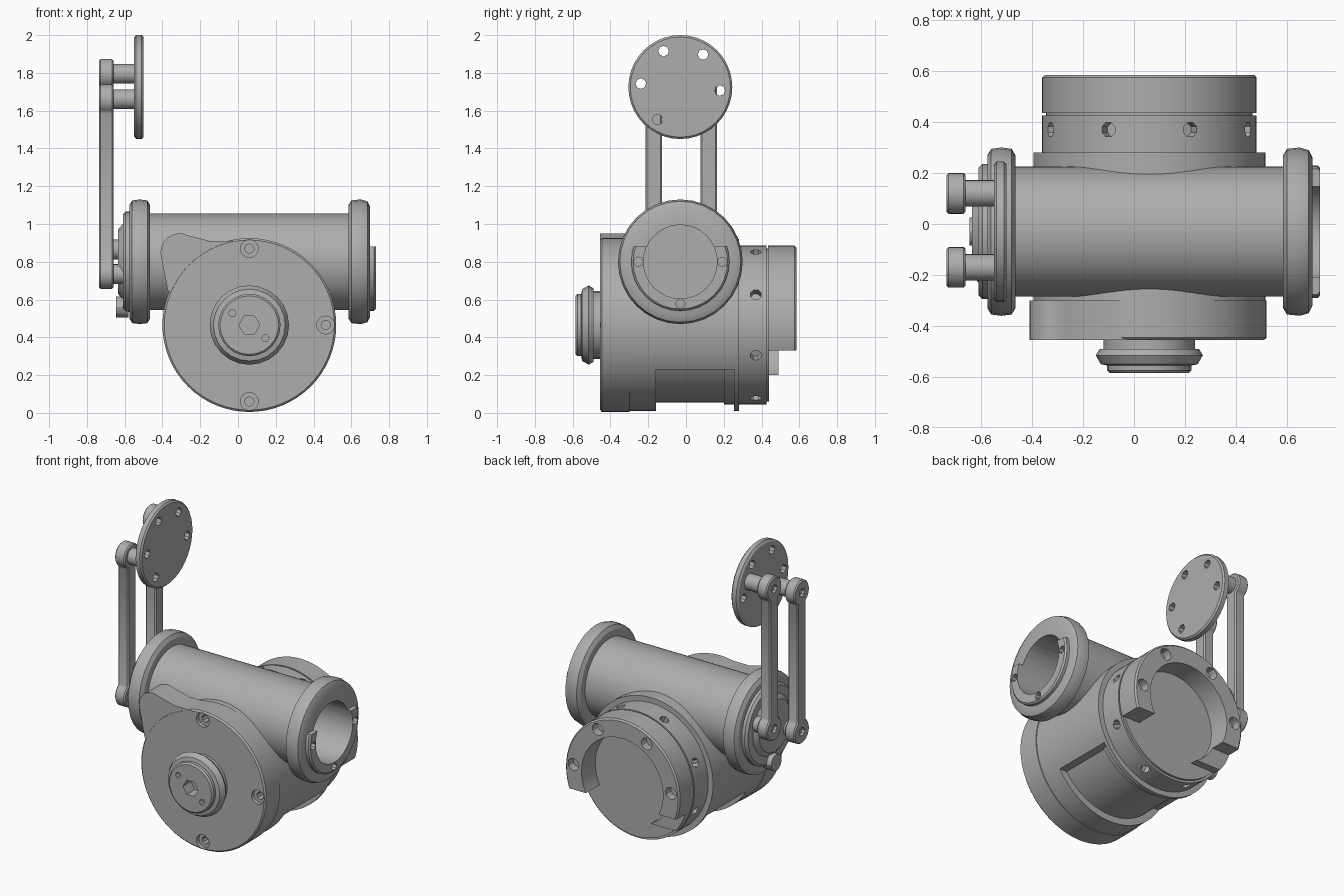
import bpy, bmesh
from math import cos, sin, radians, pi
from mathutils import Vector

cube = bpy.data.objects.get("Cube")
if cube:
    bpy.data.objects.remove(cube)

GREY = (0.42, 0.42, 0.42, 1)
steel = bpy.data.materials.new("grey steel")
steel.use_nodes = True
steel.diffuse_color = GREY
steel.node_tree.nodes["Principled BSDF"].inputs["Base Color"].default_value = GREY

DRUM = (0.06, 0.465)      # x, z of the drum axis
TUBE = (-0.03, 0.80)      # y, z of the cross tube axis


def finish(name, bm):
    bmesh.ops.remove_doubles(bm, verts=bm.verts, dist=0.0001)
    bmesh.ops.recalc_face_normals(bm, faces=bm.faces)
    mesh = bpy.data.meshes.new(name)
    bm.to_mesh(mesh)
    bm.free()
    mesh.materials.append(steel)
    obj = bpy.data.objects.new(name, mesh)
    bpy.context.collection.objects.link(obj)
    return obj


def place(axis, u, v, t):
    return Vector((t, u, v)) if axis == "X" else Vector((u, t, v))


def lathe(name, axis, centre, profile, sides=48, ring=False):
    """Turn (radius, position) points about an axis; a ring keeps its hole."""
    if not ring:
        profile = [(0, profile[0][1])] + profile + [(0, profile[-1][1])]
    bm = bmesh.new()
    loops = []
    for r, t in profile:
        loops.append([bm.verts.new(place(axis, centre[0] + r * cos(2 * pi * i / sides),
                                         centre[1] + r * sin(2 * pi * i / sides), t))
                      for i in range(sides)])
    pairs = list(zip(loops, loops[1:]))
    if ring:
        pairs.append((loops[-1], loops[0]))
    for a, b in pairs:
        for i in range(sides):
            j = (i + 1) % sides
            bm.faces.new((a[i], a[j], b[j], b[i]))
    return finish(name, bm)


def rod(name, axis, centre, r, t0, t1, sides=24):
    return lathe(name, axis, centre, [(r, t0), (r, t1)], sides)


def prism(name, axis, outline, t0, t1):
    bm = bmesh.new()
    face = bm.faces.new([bm.verts.new(place(axis, u, v, t0)) for u, v in outline])
    new = bmesh.ops.extrude_face_region(bm, geom=[face])["geom"]
    bmesh.ops.translate(bm, vec=place(axis, 0, 0, t1 - t0),
                        verts=[g for g in new if isinstance(g, bmesh.types.BMVert)])
    return finish(name, bm)


def block(x0, x1, y0, y1, z0, z1):
    return prism("cutter", "Y", [(x0, z0), (x1, z0), (x1, z1), (x0, z1)], y0, y1)


def cut(obj, *cutters):
    for c in cutters:
        mod = obj.modifiers.new("cut", "BOOLEAN")
        mod.operation, mod.solver, mod.object = "DIFFERENCE", "EXACT", c
        bpy.context.view_layer.objects.active = obj
        bpy.ops.object.modifier_apply(modifier=mod.name)
        bpy.data.objects.remove(c)


def polar(centre, r, degrees):
    return (centre[0] + r * cos(radians(degrees)), centre[1] + r * sin(radians(degrees)))


def bore():
    return rod("cutter", "X", TUBE, 0.195, -0.3, 0.9, 32)


# Drum with a notch underneath and the bore passing through
drum = rod("drum", "Y", DRUM, 0.455, -0.3, 0.28, 64)
notch = lathe("cutter", "Y", DRUM, [(0.41, -0.16), (0.41, 0.255), (0.6, 0.255), (0.6, -0.16)], 64, True)
cut(notch, block(-1, 1, -1, 1, 0.23, 2))
cut(drum, notch, bore())

# Front cover with its side lobe and three screw holes
cover = lathe("front_cover", "Y", DRUM, [(0.45, -0.455), (0.46, -0.445), (0.46, -0.3)], 64)
lobe_c = (-0.31, 0.85)
lobe_arc = [polar(lobe_c, 0.1, a) for a in range(65, 200, 15)]
lobe = prism("cover_lobe", "Y", lobe_arc + [(-0.37, 0.64), (0, 0.6), (-0.02, 0.91), (-0.15, 0.91)],
             -0.454, -0.3)
for angle in (90, 0, -90):
    spot = polar(DRUM, 0.405, angle)
    cut(cover, rod("cutter", "Y", spot, 0.047, -0.6, -0.43), rod("cutter", "Y", spot, 0.025, -0.6, -0.36, 8))

# Front hub: neck, chamfered nut and recessed face
hub = lathe("front_hub", "Y", DRUM, [(0.18, -0.4), (0.18, -0.49), (0.195, -0.49), (0.21, -0.515),
            (0.19, -0.55), (0.165, -0.555), (0.165, -0.575), (0.155, -0.585)], 24)
cut(hub, rod("cutter", "Y", DRUM, 0.055, -0.7, -0.5, 6))
for angle in (-40, 145):
    cut(hub, rod("cutter", "Y", polar(DRUM, 0.11, angle), 0.02, -0.7, -0.55, 6))

# Rear barrel with radial screw holes
barrel = lathe("rear_barrel", "Y", DRUM, [(0.42, 0.2), (0.42, 0.425), (0.405, 0.425), (0.405, 0.44)], 64)
for k in range(8):
    a = radians(22.5 + 45 * k)
    hole = rod("cutter", "Y", (0, 0), 0.03, -0.06, 0.06, 8)
    d = Vector((cos(a), 0, sin(a)))
    hole.rotation_mode = "QUATERNION"
    hole.rotation_quaternion = Vector((0, 1, 0)).rotation_difference(d)
    hole.location = Vector((DRUM[0], 0.37, DRUM[1])) + d * 0.42
    bpy.context.view_layer.update()
    cut(barrel, hole)

# Rear collar: an open ring with a thin tail on one side
collar = lathe("rear_collar", "Y", DRUM, [(0.42, 0.49), (0.42, 0.575), (0.41, 0.585), (0.3, 0.585), (0.3, 0.49)],
               64, True)
cut(collar, block(-1, 1, 0, 1, -1, 0.33))
tail = lathe("collar_tail", "Y", DRUM, [(0.42, 0.435), (0.42, 0.49), (0.3, 0.49), (0.3, 0.435)], 64, True)
cut(tail, block(0.06, 1, 0, 1, -1, 0.33), block(-1, 0.1, 0, 1, -1, 0.2))
for angle in (5, 60, 120, 175):
    spot = polar(DRUM, 0.36, angle)
    cut(collar, rod("cutter", "Y", spot, 0.04, 0.53, 0.7, 12))

# Cross tube with rounded end flanges
tube = rod("cross_tube", "X", TUBE, 0.255, -0.55, 0.65, 64)
flange_in = lathe("arm_side_flange", "X", TUBE, [(0.3, -0.575), (0.325, -0.56), (0.33, -0.52), (0.325, -0.48),
                  (0.3, -0.465)], 32)
flange_out = lathe("open_side_flange", "X", TUBE, [(0.3, 0.585), (0.325, 0.6), (0.33, 0.65), (0.32, 0.685),
                   (0.29, 0.7)], 32)
cut(tube, bore())
cut(flange_out, bore())

# Lip around the lower part of the open end
lip = lathe("open_end_lip", "X", TUBE, [(0.26, 0.69), (0.26, 0.72), (0.25, 0.73), (0.195, 0.73), (0.195, 0.69)],
            32, True)
cut(lip, block(0, 1, -1, 1, 0.88, 2))
for angle in (0, 180, 270):
    spot = polar(TUBE, 0.222, angle)
    cut(lip, rod("cutter", "X", spot, 0.025, 0.68, 0.9, 8))

# Crank plate and boss on the arm side
crank = lathe("crank_plate", "X", TUBE, [(0.25, -0.61), (0.265, -0.595), (0.265, -0.55)], 32)
boss = lathe("crank_boss", "X", TUBE, [(0.17, -0.635), (0.2, -0.61), (0.2, -0.58)], 16)
stop = rod("crank_stop", "X", (-0.03, 0.56), 0.055, -0.645, -0.58, 12)

# Two parallel link arms with their pins
for name, y, low, high in (("rear", 0.12, 0.865, 1.795), ("front", -0.17, 0.735, 1.66)):
    outline = [polar((y, high), 0.08, a) for a in range(-57, 238, 14)]
    outline += [polar((y, low), 0.08, a) for a in range(123, 418, 14)]
    arm = prism(name + "_link_arm", "X", outline, -0.735, -0.66)
    bevel = arm.modifiers.new("soft edge", "BEVEL")
    bevel.width, bevel.segments = 0.008, 1
    bpy.context.view_layer.objects.active = arm
    bpy.ops.object.modifier_apply(modifier=bevel.name)
    for z in (low, high):
        cut(arm, rod("cutter", "X", (y, z), 0.028, -0.9, -0.715, 8))
    rod(name + "_upper_pin", "X", (y, high), 0.052, -0.68, -0.53)
    rod(name + "_lower_pin", "X", (y, low), 0.052, -0.68, -0.57)

# Round mounting plate with through holes
plate_c = (-0.03, 1.725)
plate = lathe("mounting_plate", "X", plate_c, [(0.26, -0.55), (0.275, -0.54), (0.275, -0.51), (0.265, -0.5)], 40)
for angle in (-5, 55, 115, 175, 235):
    cut(plate, rod("cutter", "X", polar(plate_c, 0.21, angle), 0.028, -0.7, -0.4, 8))

# Smooth shading with crisp edges
bpy.ops.object.select_all(action="DESELECT")
for obj in bpy.context.collection.objects:
    if obj.type == "MESH" and obj.data.materials and obj.data.materials[0] == steel:
        obj.select_set(True)
        bpy.context.view_layer.objects.active = obj
bpy.ops.object.shade_smooth_by_angle(angle=radians(30))
